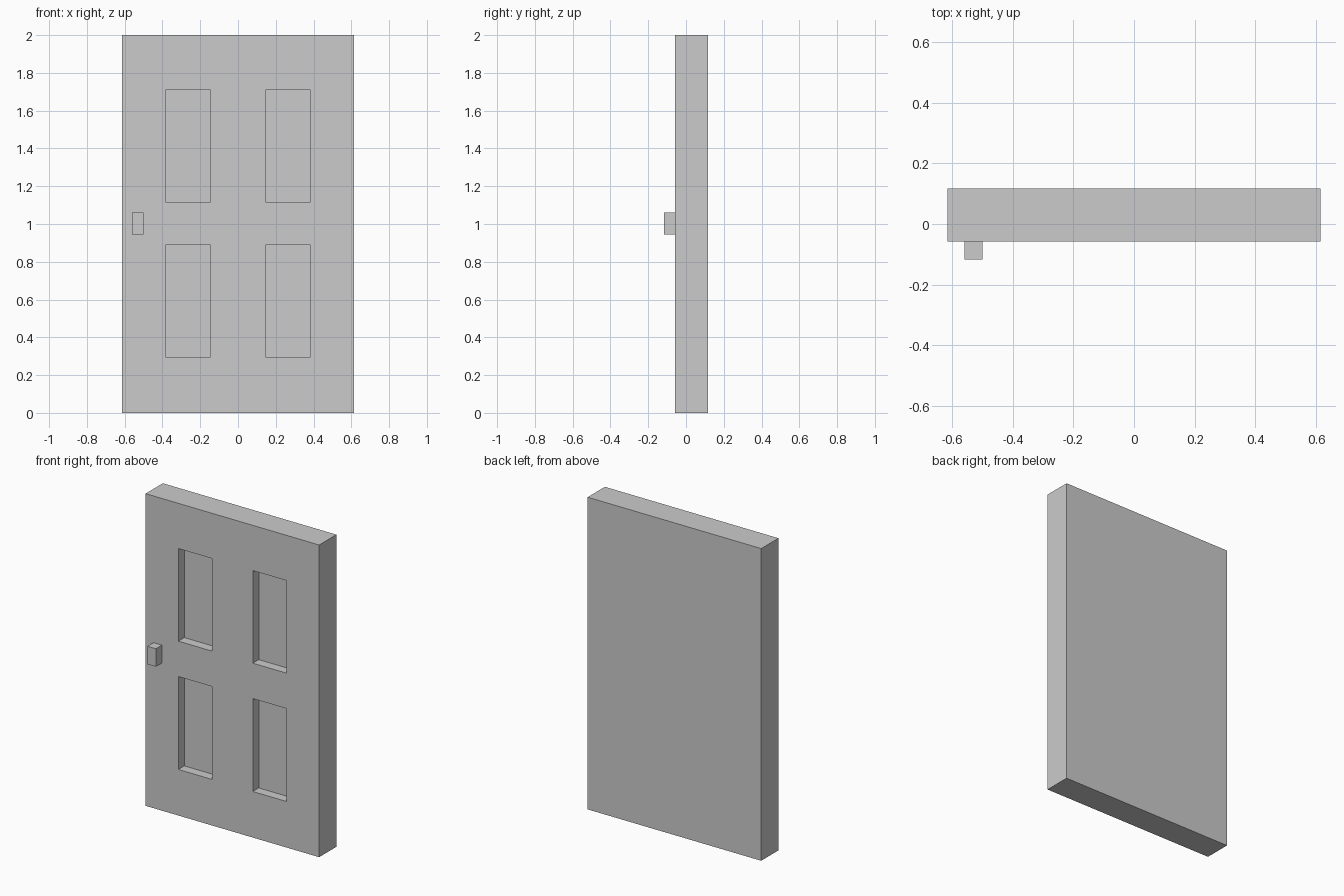
import bpy
import bmesh
from mathutils import Matrix, Vector

default = bpy.data.objects.get("Cube")
if default:
    bpy.data.objects.remove(default, do_unlink=True)

# One plain grey for everything
GREY = (0.6, 0.6, 0.6, 1)
grey = bpy.data.materials.new("plain_grey")
grey.use_nodes = True
grey.diffuse_color = GREY
grey.node_tree.nodes["Principled BSDF"].inputs["Base Color"].default_value = GREY


def box(low, high):
    """Return a bmesh box spanning two opposite corners."""
    low, high = Vector(low), Vector(high)
    bm = bmesh.new()
    place = Matrix.Translation((low + high) / 2) @ Matrix.Diagonal((*(high - low), 1))
    bmesh.ops.create_cube(bm, size=1, matrix=place)
    return bm


def finish(bm, name):
    bmesh.ops.recalc_face_normals(bm, faces=bm.faces)
    mesh = bpy.data.meshes.new(name)
    bm.to_mesh(mesh)
    bm.free()
    mesh.materials.append(grey)
    obj = bpy.data.objects.new(name, mesh)
    bpy.context.collection.objects.link(obj)
    return obj


# Door slab, with four recessed panels in its front
FRONT, BACK, HALF_WIDTH, HEIGHT = -0.057, 0.117, 0.615, 2.0
INNER, OUTER = 0.145, 0.383
ROWS = ((0.295, 0.89), (1.117, 1.71))
RECESS = 0.06

slab = box((-HALF_WIDTH, FRONT, 0), (HALF_WIDTH, BACK, HEIGHT))


def front_faces():
    return [f for f in slab.faces if abs(f.calc_center_median().y - FRONT) < 1e-4]


def cut_front(point, normal):
    faces = front_faces()
    edges = {e for f in faces for e in f.edges}
    verts = {v for f in faces for v in f.verts}
    bmesh.ops.bisect_plane(slab, geom=[*verts, *edges, *faces],
                           plane_co=point, plane_no=normal)


for x in (-OUTER, -INNER, INNER, OUTER):
    cut_front((x, 0, 0), (1, 0, 0))
for row in ROWS:
    for z in row:
        cut_front((0, 0, z), (0, 0, 1))


def is_panel(face):
    c = face.calc_center_median()
    return INNER < abs(c.x) < OUTER and any(a < c.z < b for a, b in ROWS)


panels = [f for f in front_faces() if is_panel(f)]
recessed = bmesh.ops.extrude_discrete_faces(slab, faces=panels)["faces"]
for face in recessed:
    bmesh.ops.translate(slab, verts=face.verts, vec=(0, RECESS, 0))
finish(slab, "door_slab")

# Block handle
finish(box((-0.56, -0.117, 0.945), (-0.5, FRONT, 1.06)), "door_handle")
